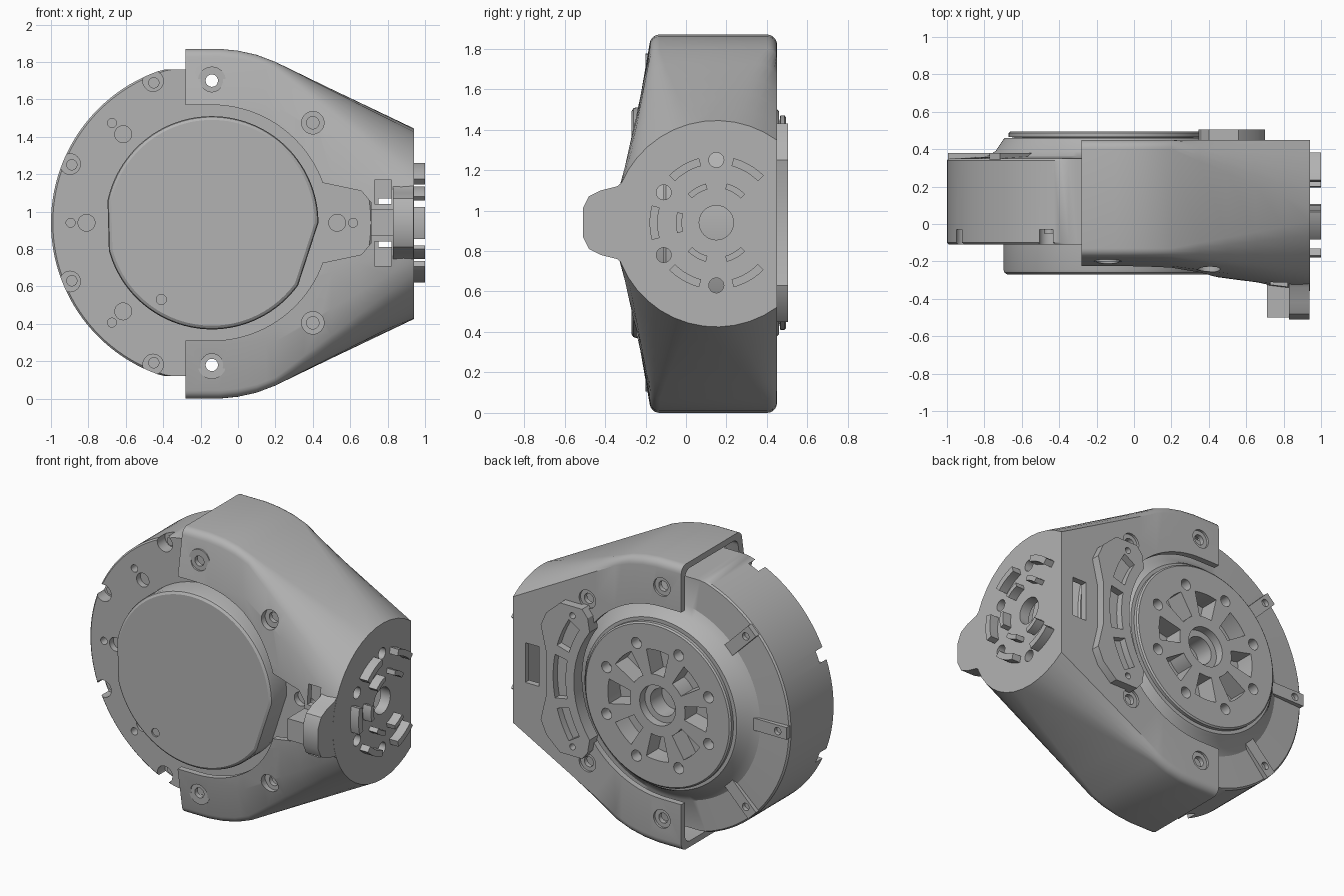
import bpy, bmesh
from math import sin, cos, acos, pi, radians

cube = bpy.data.objects.get("Cube")
if cube:
    bpy.data.objects.remove(cube, do_unlink=True)

grey = bpy.data.materials.new("machined grey")
grey.use_nodes = True
COL = (0.45, 0.45, 0.45, 1)
grey.diffuse_color = COL
grey.node_tree.nodes["Principled BSDF"].inputs["Base Color"].default_value = COL

CX, CZ = -0.14, 0.94      # motor axis
EY = 0.15                 # output flange axis


def make(name, solids):
    """Each solid is a list of equal-length rings, skinned and capped."""
    bm = bmesh.new()
    for rings in solids:
        vs = [[bm.verts.new(p) for p in ring] for ring in rings]
        n = len(vs[0])
        for a, b in zip(vs, vs[1:]):
            for i in range(n):
                j = (i + 1) % n
                bm.faces.new((a[i], a[j], b[j], b[i]))
        bm.faces.new(vs[0])
        bm.faces.new(vs[-1])
    bmesh.ops.recalc_face_normals(bm, faces=bm.faces)
    me = bpy.data.meshes.new(name)
    bm.to_mesh(me)
    bm.free()
    me.materials.append(grey)
    ob = bpy.data.objects.new(name, me)
    bpy.context.collection.objects.link(ob)
    return ob


def along_y(pts, a, b):
    return [[(u, d, v) for u, v in pts] for d in (a, b)]


def along_x(pts, a, b):
    return [[(d, u, v) for u, v in pts] for d in (a, b)]


def circle(u, v, r, n=32):
    return [(u + r * cos(2 * pi * i / n), v + r * sin(2 * pi * i / n)) for i in range(n)]


def polar(deg, r, u=CX, v=CZ):
    return u + r * cos(radians(deg)), v + r * sin(radians(deg))


def band(u, v, r0, r1, mid, half, n=10):
    """Arc-shaped strip around (u, v)."""
    angs = [mid - half + 2 * half * i / n for i in range(n + 1)]
    return [polar(a, r1, u, v) for a in angs] + [polar(a, r0, u, v) for a in reversed(angs)]


def rect(u0, u1, v0, v1):
    return [(u0, v0), (u1, v0), (u1, v1), (u0, v1)]


def lathe(profile, n=128, flat=9.0):
    """Rings about the motor axis, flattened at top and bottom."""
    return [[(CX + r * cos(2 * pi * i / n), y, CZ + max(-flat, min(flat, r * sin(2 * pi * i / n))))
             for i in range(n)] for y, r in profile]


def cut(ob, *solids):
    cutter = make("cutter", solids)
    cutter.hide_render = True
    mod = ob.modifiers.new("cut", 'BOOLEAN')
    mod.operation, mod.solver, mod.object = 'DIFFERENCE', 'EXACT', cutter
    bpy.context.view_layer.objects.active = ob
    bpy.ops.object.modifier_apply(modifier=mod.name)
    bpy.data.objects.remove(cutter, do_unlink=True)


# Motor body
motor = make("motor_body", [lathe([(-0.11, 0.85), (-0.10, 0.86), (0.34, 0.86), (0.35, 0.85),
             (0.36, 0.65), (0.39, 0.60), (0.45, 0.56), (0.46, 0.55), (0.46, 0.515), (0.30, 0.515)], flat=0.82)])
diag = (135, 180, 225, 0)
cut(motor, *[along_y(circle(*polar(a, 0.67), 0.045), -0.3, -0.07) for a in diag],
    *[along_y(circle(*polar(a, 0.755), 0.024), -0.3, -0.05) for a in diag])
cut(motor, *[along_y(circle(*polar(a, 0.82), 0.055), -0.3, -0.03) for a in (112.5, 157.5, 202.5, 247.5)])
cut(motor, *[along_y(circle(CX, CZ + s * 0.76, 0.033), -0.5, 0.6) for s in (1, -1)])
for a in (112.5, 157.5, 202.5, 247.5):
    make("rim_bolt", [along_y(circle(*polar(a, 0.81), 0.03), -0.05, -0.02)])

# Radial ribs on the back of the motor
for k in (3, 4, 5):
    a = radians(45 * k)
    d, t = (cos(a), sin(a)), (-sin(a) * 0.04, cos(a) * 0.04)
    pts = [(CX + d[0] * r + s * t[0], CZ + d[1] * r + s * t[1])
           for r, s in ((0.55, -1), (0.855, -1), (0.855, 1), (0.55, 1))]
    rib = make("motor_rib", [along_y(pts, 0.30, 0.38)])
    cut(rib, along_y(circle(*polar(45 * k, 0.79), 0.024), 0.33, 0.5))

# Front cap with two flats
angs = [a for a in range(0, 360, 3) if not (170 < a < 194 or 324 < a)]
cap = make("front_cap", [[[(x, y, z) for x, z in (polar(a, r) for a in angs)]
           for y, r in ((-0.05, 0.57), (-0.245, 0.57), (-0.26, 0.565), (-0.27, 0.55))]])
cut(cap, along_y(circle(-0.41, 0.53, 0.027), -0.4, -0.26))

# Output rotor with pockets and bolt holes
rotor = make("output_rotor", [lathe([(0.28, 0.50), (0.462, 0.50), (0.466, 0.53), (0.487, 0.53), (0.495, 0.52)])])
cut(rotor, *[along_y(band(CX, CZ, 0.20, 0.36, 45 * k, 13, 6), 0.37, 0.6) for k in range(8)],
    *[along_y(circle(*polar(45 * k + 22.5, 0.40), 0.036, 20), 0.42, 0.6) for k in range(8)],
    along_y(circle(CX, CZ, 0.13), 0.44, 0.6))
cut(rotor, along_y(circle(CX, CZ, 0.09), 0.32, 0.6))


# Housing: box section blending into the round output flange
def section(x, d=0.0):
    hs = [(-0.4, 0.935), (-0.1, 0.935), (0.0, 0.925), (0.1, 0.903), (0.2, 0.865)]
    h = hs[-1][1]
    for (x0, a), (x1, b) in zip(hs, hs[1:]):
        if x0 <= x <= x1:
            h = a + (b - a) * (x - x0) / (x1 - x0)
    h -= d
    r, R = 0.05, 0.51 - d
    w = max(0, (x - 0.2) / 0.74)
    box = [(0.45 - d - r + r * cos(a), h - r + r * sin(a)) for a in (pi / 10 * i for i in range(6))]
    box += [(-0.18 + d + r + r * cos(a), h - r + r * sin(a)) for a in (pi / 2 + pi / 11 * i for i in range(6))]
    box += [(-0.225 + d, 0.63), (-0.25 + d, 0.35), (-0.255 + d, 0.15)]
    a0, m = acos((0.30 - d) / R), len(box)
    arc = [a0 + (pi * 0.97 - a0) * i / (m - 1) for i in range(m)]
    half = [((1 - w) * y + w * (EY + R * cos(a)), (1 - w) * z + w * R * sin(a))
            for (y, z), a in zip(box, arc)]
    zc = 0.935
    return [(x, y, zc + z) for y, z in half] + [(x, y, zc - z) for y, z in reversed(half)]


xs = [-0.1, -0.05, 0, 0.05, 0.1, 0.15, 0.2, 0.35, 0.5, 0.65, 0.8]
housing = make("housing", [[section(x) for x in [-0.28] + xs + [0.94]]])
cut(housing, [section(x, 0.04) for x in [-0.4] + xs + [0.87]])
cut(housing, along_y(circle(CX, CZ, 0.63, 96), -1, 1))
cut(housing, along_y(rect(-0.5, CX, CZ - 0.63, CZ + 0.63), -1, 1))
cut(housing, along_y([(0.3, 0.70), (0.47, 0.73), (0.66, 0.77), (0.71, 0.83),
                      (0.71, 1.05), (0.66, 1.11), (0.47, 1.15), (0.3, 1.18)], -1, 0))
cut(housing, along_y(rect(0.75, 0.85, 0.81, 1.07), 0.3, 1),
    *[along_y(rect(0.73, 0.82, CZ + s * 0.165 - 0.065, CZ + s * 0.165 + 0.065), -1, 0) for s in (1, -1)])

# Bolt seats, with counterbores, in both faces of the housing
for x, dz in ((-0.14, 0.76), (0.40, 0.535)):
    for s in (1, -1):
        z = CZ + s * dz
        for y in (-0.20, 0.405):
            seat = make("bolt_seat", [along_y(circle(x, z, 0.075), y, y + 0.03)])
            cut(seat, along_y(circle(x, z, 0.033), -1, 1))
        cut(housing, along_y(circle(x, z, 0.06), -1, 1))

# Output flange with shaped lip
half = [(-0.24, 0.31), (-0.29, 0.22), (-0.34, 0.18), (-0.42, 0.16), (-0.48, 0.13), (-0.51, 0.07)]
lip = [(y, CZ + z) for y, z in half] + [(y, CZ - z) for y, z in reversed(half)]
make("flange_lip", [along_x(lip, 0.83, 0.939)])
make("cable_arm", [along_y([(0.71, 0.87), (0.935, 0.87), (0.935, 1.01), (0.71, 1.01)], -0.50, -0.20)])
cut(housing, along_x(circle(EY, CZ, 0.085), 0.80, 1.1),
    *[along_x(circle(y, z, 0.037, 20), 0.80, 1.1)
      for y, z in ((0.15, 1.25), (0.15, 0.63), (-0.11, 1.09), (-0.11, 0.78))])

# Curved coupling lugs on the flange
for a in (60, 120, 180, 240, 300):
    make("outer_lug", [along_x(band(EY, CZ, 0.29, 0.33, a, 15), 0.90, 1.0)])
    make("inner_lug", [along_x(band(EY, CZ, 0.17, 0.20, a, 15), 0.90, 1.0)])

# Rear cable bracket
outer = [(0.36, 0.50), (0.40, 0.45), (0.56, 0.45), (0.66, 0.54), (0.70, 0.63), (0.66, 0.80)]
outer += [(x, 2 * CZ - z) for x, z in reversed(outer)]
inner = [polar(a, 0.60) for a in range(36, -37, -6)]
bracket = make("rear_bracket", [along_y(outer + inner, 0.42, 0.505)])
cut(bracket, *[along_y(band(CX, CZ, 0.66, 0.75, a, h), 0.46, 0.6) for a, h in ((0, 11), (24, 8), (-24, 8))],
    *[along_y(circle(0.47, CZ + s * 0.43, 0.02, 16), 0.46, 0.6) for s in (1, -1)])

# Smooth shading with sharp edges kept
for ob in bpy.context.collection.objects:
    if ob.type == 'MESH' and ob.data.materials and ob.data.materials[0] == grey:
        ob.data.polygons.foreach_set("use_smooth", [True] * len(ob.data.polygons))
        ob.data.set_sharp_from_angle(angle=radians(28))
